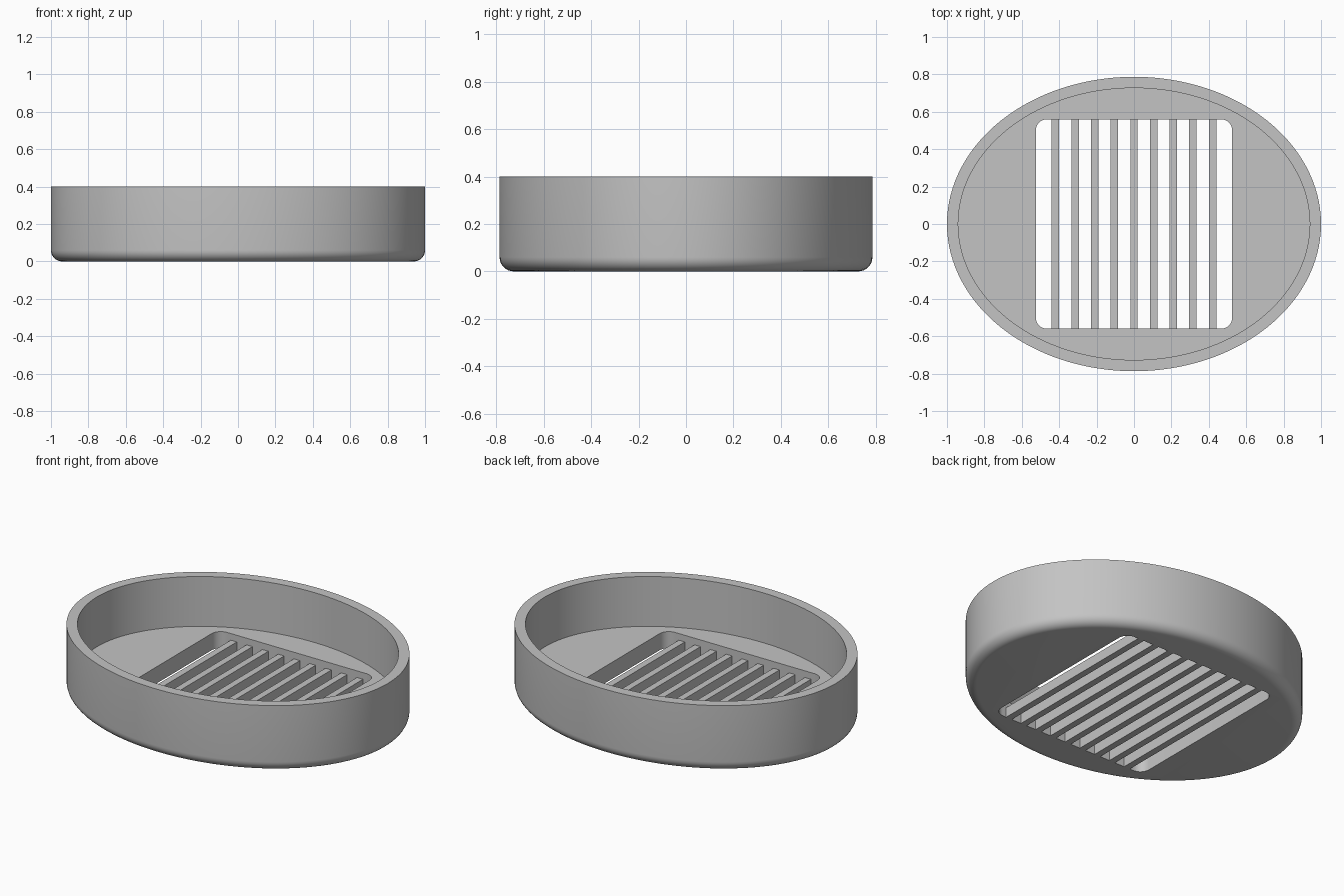
import bpy, bmesh, math

cube = bpy.data.objects.get("Cube")
if cube:
    bpy.data.objects.remove(cube, do_unlink=True)

A, B, HEIGHT = 1.0, 0.787, 0.40        # outer half axes and height
WALL, FLOOR, FILLET = 0.06, 0.10, 0.06
SLOT_X, SLOT_Y = 0.525, 0.56           # half size of the drain opening
BAR_W, BAR_H, PITCH = 0.04, 0.06, 0.105
SEGMENTS = 128

grey = bpy.data.materials.new("plain grey")
grey.use_nodes = True
grey.diffuse_color = (0.55, 0.55, 0.55, 1)
grey.node_tree.nodes["Principled BSDF"].inputs["Base Color"].default_value = grey.diffuse_color


def make_object(name, bm):
    bmesh.ops.recalc_face_normals(bm, faces=bm.faces)
    mesh = bpy.data.meshes.new(name)
    bm.to_mesh(mesh)
    bm.free()
    mesh.materials.append(grey)
    obj = bpy.data.objects.new(name, mesh)
    bpy.context.collection.objects.link(obj)
    return obj


def box(bm, size, centre):
    verts = bmesh.ops.create_cube(bm, size=1)["verts"]
    bmesh.ops.scale(bm, vec=size, verts=verts)
    bmesh.ops.translate(bm, vec=centre, verts=verts)


def select_only(obj):
    bpy.ops.object.select_all(action='DESELECT')
    obj.select_set(True)
    bpy.context.view_layer.objects.active = obj


# Oval tray: (inset, height) rings from the base, over the rim, to the inner floor
profile = []
for i in range(9):
    t = math.pi / 2 * i / 8
    profile.append((FILLET * (1 - math.sin(t)), FILLET * (1 - math.cos(t))))
profile += [(0, HEIGHT), (WALL, HEIGHT), (WALL, FLOOR)]

bm = bmesh.new()
rings = []
for inset, z in profile:
    angles = [2 * math.pi * k / SEGMENTS for k in range(SEGMENTS)]
    rings.append([bm.verts.new(((A - inset) * math.cos(a), (B - inset) * math.sin(a), z))
                  for a in angles])
for low, high in zip(rings, rings[1:]):
    for k in range(SEGMENTS):
        n = (k + 1) % SEGMENTS
        bm.faces.new((low[k], low[n], high[n], high[k]))
bm.faces.new(rings[0])
bm.faces.new(rings[-1])
tray = make_object("tray", bm)

# Rounded drain opening cut through the floor
bm = bmesh.new()
box(bm, (2 * SLOT_X, 2 * SLOT_Y, 0.4), (0, 0, 0.05))
uprights = [e for e in bm.edges if abs(e.verts[0].co.z - e.verts[1].co.z) > 0.1]
bmesh.ops.bevel(bm, geom=uprights, offset=0.06, segments=8, profile=0.5, affect='EDGES')
cutter = make_object("opening_cutter", bm)
cutter.hide_render = True

cut = tray.modifiers.new("opening", 'BOOLEAN')
cut.operation = 'DIFFERENCE'
cut.solver = 'EXACT'
cut.object = cutter
select_only(tray)
bpy.ops.object.modifier_apply(modifier=cut.name)
bpy.data.objects.remove(cutter, do_unlink=True)
bpy.ops.object.shade_smooth_by_angle(angle=math.radians(30))

# Drain bars across the opening, flush with the underside
bm = bmesh.new()
for i in range(-4, 5):
    box(bm, (BAR_W, 2 * SLOT_Y, BAR_H), (i * PITCH, 0, BAR_H / 2))
make_object("drain_bars", bm)
